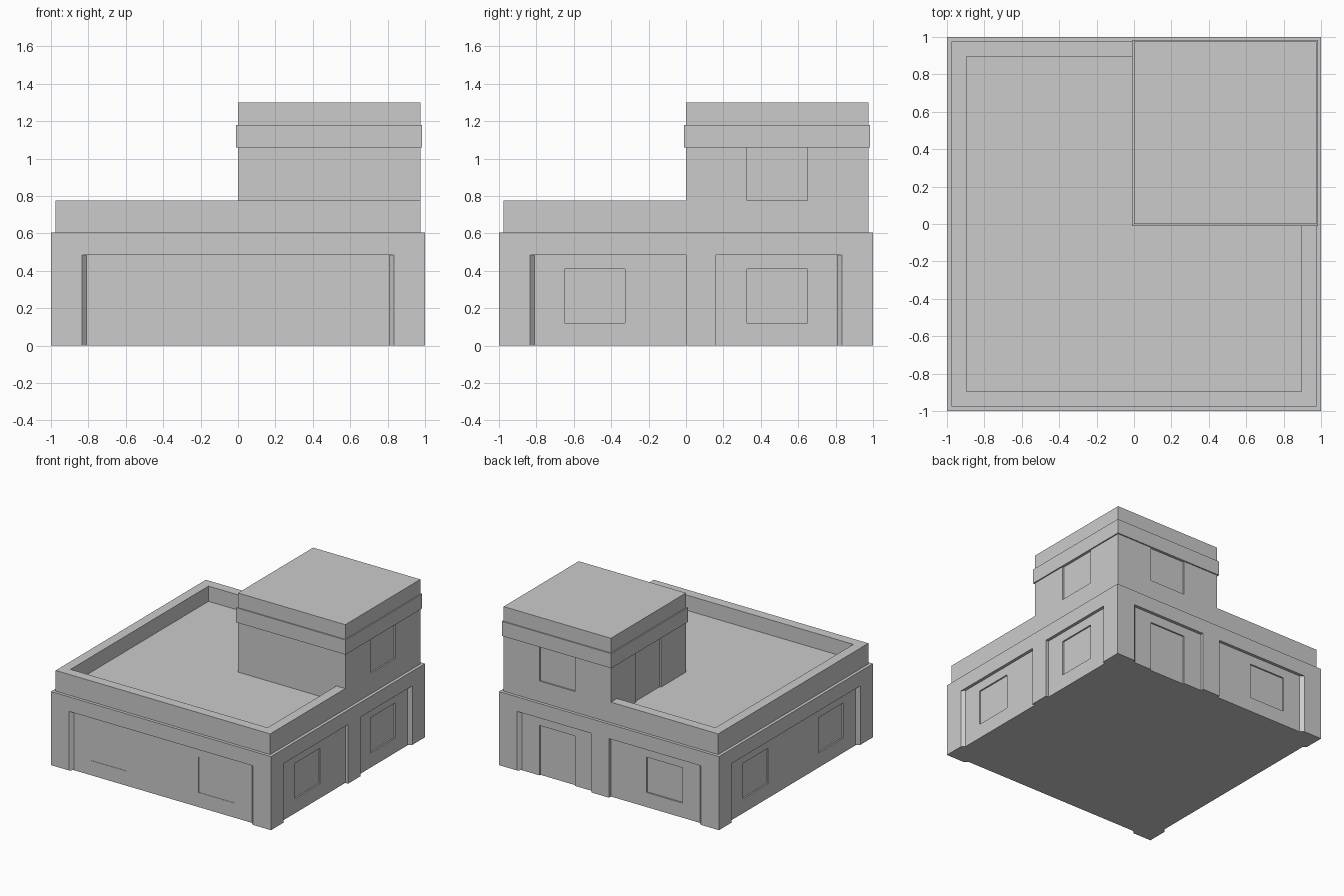
import bpy, bmesh
from math import radians
from mathutils import Matrix

if "Cube" in bpy.data.objects:
    bpy.data.objects.remove(bpy.data.objects["Cube"])


def prism(name, pts, z0, z1, angle=0):
    """Extrude a plan outline from z0 to z1, turned about z onto one of the walls."""
    bm = bmesh.new()
    face = bm.faces.new([bm.verts.new((x, y, z0)) for x, y in pts])
    top = bmesh.ops.extrude_face_region(bm, geom=[face])["geom"]
    for v in top:
        if isinstance(v, bmesh.types.BMVert):
            v.co.z = z1
    bmesh.ops.transform(bm, matrix=Matrix.Rotation(radians(angle), 4, "Z"), verts=bm.verts)
    bmesh.ops.recalc_face_normals(bm, faces=bm.faces)
    me = bpy.data.meshes.new(name)
    bm.to_mesh(me)
    bm.free()
    ob = bpy.data.objects.new(name, me)
    bpy.context.collection.objects.link(ob)
    return ob


def box(name, x0, x1, y0, y1, z0, z1, angle=0):
    return prism(name, [(x0, y0), (x1, y0), (x1, y1), (x0, y1)], z0, z1, angle)


def boolean(body, tool, op):
    """Merge a part into the body or cut it away, then discard the tool."""
    mod = body.modifiers.new(op.lower(), "BOOLEAN")
    mod.operation, mod.solver, mod.object = op, "EXACT", tool
    bpy.context.view_layer.objects.active = body
    bpy.ops.object.modifier_apply(modifier=mod.name)
    bpy.data.objects.remove(tool)


FRONT, RIGHT, BACK, LEFT = 0, 90, 180, 270
WALL = 0.975      # distance of recessed wall plane from the centre

# Ground floor, set-back roof storey, sunken roof and corner tower
house = box("house_walls", -1, 1, -1, 1, 0, 0.605)
boolean(house, box("roof_storey", -WALL, WALL, -WALL, WALL, 0.5, 0.775), "UNION")
boolean(house, box("roof_well", -0.895, 0.895, -0.895, 0.895, 0.65, 1), "DIFFERENCE")
boolean(house, box("tower", 0, WALL, 0, WALL, 0.55, 1.30), "UNION")

# Wall recesses between pillars: wall, start, end, chamfer at each end
recesses = [
    (FRONT, -0.835, 0.835, 0.025, 0.025),
    (LEFT, -0.835, 0.835, 0.025, 0.025),
    (RIGHT, -0.835, 0.0, 0.025, 0),
    (RIGHT, 0.16, 0.835, 0, 0.025),
    (BACK, -0.835, -0.16, 0.025, 0),
    (BACK, 0.0, 0.835, 0, 0.025),
]
for wall, a, b, ca, cb in recesses:
    pts = [(a, -1.1), (b, -1.1), (b, -1), (b - cb, -WALL), (a + ca, -WALL), (a, -1)]
    boolean(house, prism("recess", pts, -0.1, 0.485, wall), "DIFFERENCE")

# Window and door openings: wall, side of wall centre, bottom, top, depth
openings = [(w, s, 0.12, 0.41, 0.003 if w == FRONT else 0.012)
            for w in (FRONT, RIGHT, LEFT) for s in (-1, 1)]
openings += [(BACK, 1, 0.12, 0.41, 0.012), (BACK, -1, -0.1, 0.41, 0.012),
             (RIGHT, 1, 0.775, 1.06, 0.012), (BACK, -1, 0.775, 1.06, 0.012)]
for wall, s, z0, z1, depth in openings:
    a, b = sorted((s * 0.325, s * 0.65))
    boolean(house, box("opening", a, b, -0.99, -WALL + depth, z0, z1, wall), "DIFFERENCE")

# Door from the tower onto the roof
boolean(house, box("roof_door", -0.05, 0.012, 0.325, 0.65, 0.65, 1.06), "DIFFERENCE")

# Cornice band round the tower
boolean(house, box("cornice", -0.01, 0.985, -0.01, 0.985, 1.06, 1.18), "UNION")
